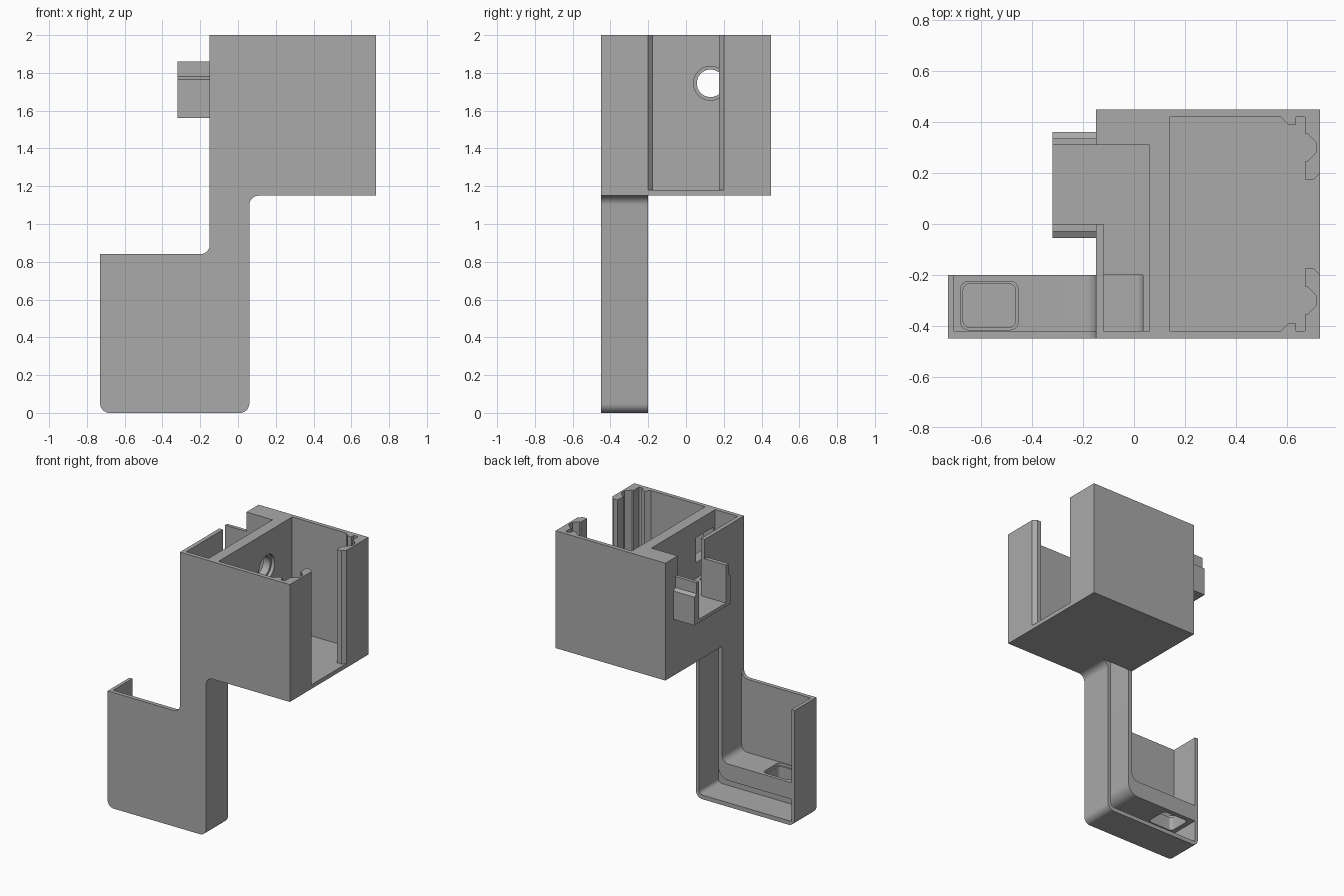
import bpy, bmesh, math

cube = bpy.data.objects.get("Cube")
if cube:
    bpy.data.objects.remove(cube, do_unlink=True)

grey = bpy.data.materials.new("plain_grey")
grey.use_nodes = True
COLOUR = (0.4, 0.4, 0.4, 1)
grey.diffuse_color = COLOUR
grey.node_tree.nodes["Principled BSDF"].inputs["Base Color"].default_value = COLOUR


def rounded(points, steps=8):
    """Turn (a, b, radius) right-angle corners into arcs; (a, b) stays sharp."""
    out = []
    for i, p in enumerate(points):
        if len(p) == 2:
            out.append(p)
            continue
        a, b, r = p
        def toward(q):
            d = math.hypot(q[0] - a, q[1] - b)
            return (q[0] - a) / d, (q[1] - b) / d
        u, v = toward(points[i - 1]), toward(points[(i + 1) % len(points)])
        for k in range(steps + 1):
            t = math.pi / 2 * k / steps
            cu, cv = r * (1 - math.sin(t)), r * (1 - math.cos(t))
            out.append((a + u[0] * cu + v[0] * cv, b + u[1] * cu + v[1] * cv))
    return out


def prism(name, points, axis, lo, hi):
    """Extrude a 2D outline along an axis; outline uses the other two axes in order."""
    place = {"x": lambda a, b, t: (t, a, b),
             "y": lambda a, b, t: (a, t, b),
             "z": lambda a, b, t: (a, b, t)}[axis]
    outline = rounded(points)
    bm = bmesh.new()
    low = [bm.verts.new(place(a, b, lo)) for a, b in outline]
    high = [bm.verts.new(place(a, b, hi)) for a, b in outline]
    bm.faces.new(low)
    bm.faces.new(high)
    for i in range(len(low)):
        j = (i + 1) % len(low)
        bm.faces.new((low[i], low[j], high[j], high[i]))
    bmesh.ops.recalc_face_normals(bm, faces=bm.faces)
    mesh = bpy.data.meshes.new(name)
    bm.to_mesh(mesh)
    bm.free()
    mesh.materials.append(grey)
    obj = bpy.data.objects.new(name, mesh)
    bpy.context.collection.objects.link(obj)
    return obj


def rect(a0, a1, b0, b1, r=None):
    pts = [(a0, b0), (a1, b0), (a1, b1), (a0, b1)]
    return [p + (r,) for p in pts] if r else pts


def circle(a, b, r, n=40):
    return [(a + r * math.cos(math.tau * i / n), b + r * math.sin(math.tau * i / n))
            for i in range(n)]


def combine(body, tool, operation):
    mod = body.modifiers.new("combine", "BOOLEAN")
    mod.object, mod.operation, mod.solver = tool, operation, "EXACT"
    bpy.ops.object.select_all(action="DESELECT")
    bpy.context.view_layer.objects.active = body
    body.select_set(True)
    bpy.ops.object.modifier_apply(modifier=mod.name)
    bpy.data.objects.remove(tool, do_unlink=True)


# Front silhouette: upper box, leg and lower holder in one plate
body = prism("bracket_body", [
    (-.73, 0, .05), (.06, 0, .05), (.06, 1.15, .05), (.73, 1.15),
    (.73, 2), (-.15, 2), (-.15, .84, .05), (-.73, .84)], "y", -.45, -.2)

# Rear of the upper box
combine(body, prism("box_rear", rect(-.15, .73, 1.15, 2), "y", -.3, .45), "UNION")

# Main compartment with clip ribs and slot lips, mirrored across y
half = [(.14, .42), (.575, .42), (.605, .39), (.635, .39), (.635, .42), (.67, .42),
        (.67, .355), (.68, .355), (.715, .32), (.715, .28), (.68, .245), (.67, .245),
        (.67, .175), (.705, .175), (.73, .2), (.8, .2)]
plan = half + [(x, -y) for x, y in reversed(half)]
combine(body, prism("main_compartment", plan, "z", 1.18, 2.1), "DIFFERENCE")

# Side compartment, open through the side wall toward the tray
combine(body, prism("side_compartment", [
    (-.2, 0), (-.12, 0), (-.12, -.42), (.06, -.42), (.06, .31), (-.2, .31)],
    "z", 1.585, 2.1), "DIFFERENCE")

# Cable channel: shaft through the box, then an open run down the leg
combine(body, prism("cable_shaft", rect(-.12, .035, -.42, -.2), "z", 1.1, 1.7), "DIFFERENCE")
combine(body, prism("cable_channel", [
    (-.705, .03), (.035, .03, .03), (.035, 1.15), (-.12, 1.15),
    (-.12, .19, .08), (-.705, .19)], "y", -.42, -.1), "DIFFERENCE")

# Lower holder pocket above the shelf
combine(body, prism("holder_pocket", [
    (-.705, .31), (-.15, .31, .05), (-.15, .95), (-.705, .95)], "y", -.42, -.1), "DIFFERENCE")

# Shelf opening with a shallow rim
combine(body, prism("shelf_rim", rect(-.68, -.455, -.415, -.225, .03), "z", .29, .4), "DIFFERENCE")
combine(body, prism("shelf_hole", rect(-.67, -.465, -.405, -.235, .025), "z", .1, .4), "DIFFERENCE")

# Divider openings: round hole with counterbore, and a wire window
combine(body, prism("round_hole", circle(.13, 1.745, .073), "x", 0, .2), "DIFFERENCE")
combine(body, prism("counterbore", circle(.13, 1.745, .09), "x", .115, .2), "DIFFERENCE")
combine(body, prism("wire_window", rect(-.4, -.2, 1.7, 1.88), "x", .03, .2), "DIFFERENCE")

# Side tray: open channel with stepped walls
combine(body, prism("side_tray", [
    (-.055, 1.56), (.36, 1.56), (.36, 1.765), (.335, 1.78), (.335, 1.86), (.31, 1.86),
    (.31, 1.585), (0, 1.585), (0, 1.86), (-.03, 1.86), (-.03, 1.78), (-.055, 1.765)],
    "x", -.32, -.14), "UNION")

bpy.ops.object.select_all(action="DESELECT")
bpy.context.view_layer.objects.active = body
body.select_set(True)
bpy.ops.object.shade_smooth_by_angle(angle=math.radians(30))
